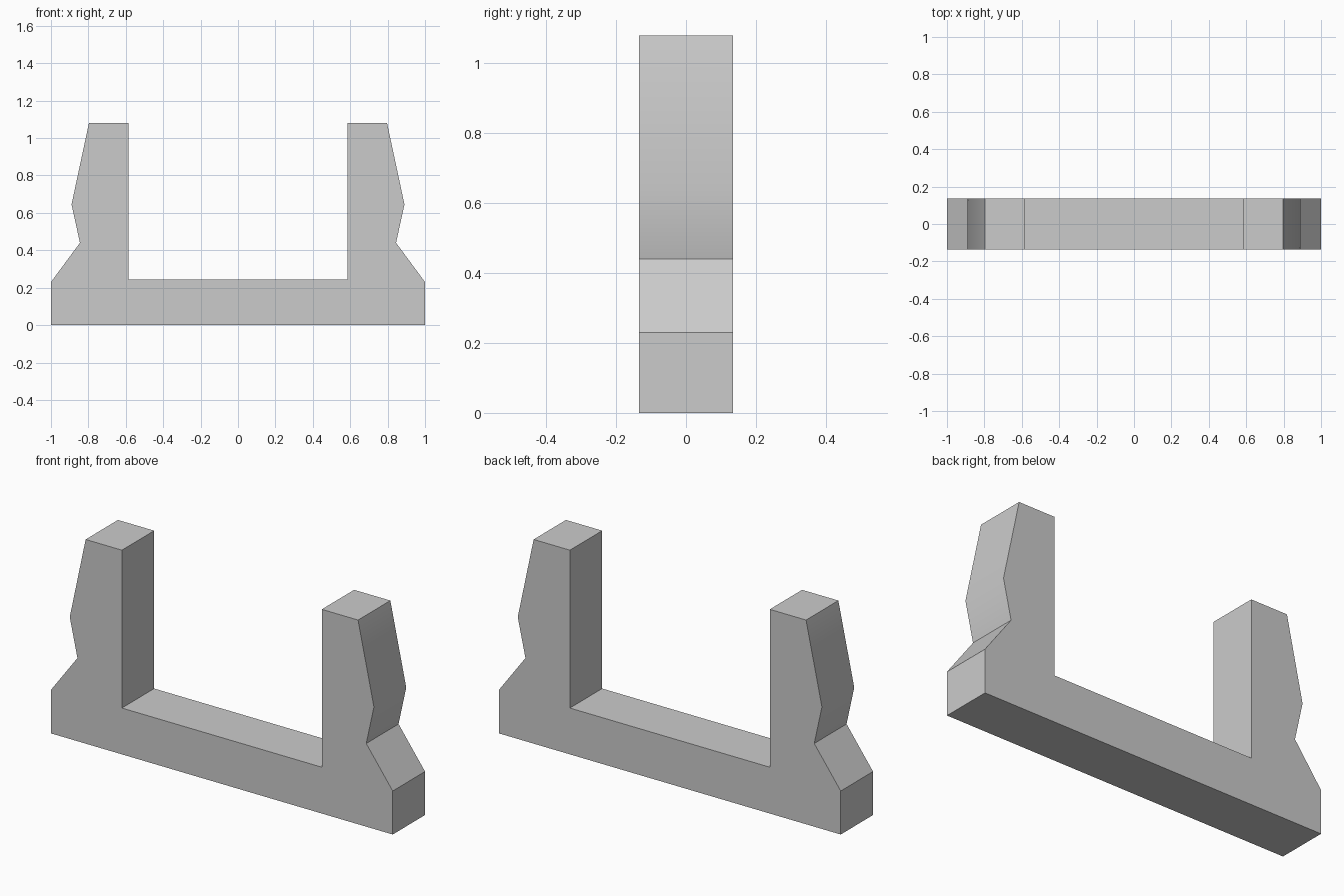
import bpy, bmesh, math

cube = bpy.data.objects.get("Cube")
if cube:
    bpy.data.objects.remove(cube, do_unlink=True)

HALF_DEPTH = 0.135

# Plain grey material
grey = bpy.data.materials.new("light_grey")
grey.use_nodes = True
colour = (0.6, 0.6, 0.6, 1)
grey.diffuse_color = colour
grey.node_tree.nodes["Principled BSDF"].inputs["Base Color"].default_value = colour

# Half outline: foot, waist, bulge, post top, inner corner
half = [(1, 0), (1, 0.23), (0.845, 0.44), (0.89, 0.645),
        (0.797, 1.08), (0.585, 1.08), (0.585, 0.245)]
outline = half + [(-x, z) for x, z in reversed(half)]

# Extrude the mirrored outline through the depth
bm = bmesh.new()
front = bm.faces.new([bm.verts.new((x, -HALF_DEPTH, z)) for x, z in outline])
result = bmesh.ops.extrude_face_region(bm, geom=[front], use_keep_orig=True)
moved = [g for g in result["geom"] if isinstance(g, bmesh.types.BMVert)]
bmesh.ops.translate(bm, verts=moved, vec=(0, 2 * HALF_DEPTH, 0))
bmesh.ops.recalc_face_normals(bm, faces=bm.faces)

mesh = bpy.data.meshes.new("cradle_bracket")
bm.to_mesh(mesh)
bm.free()
mesh.materials.append(grey)
bracket = bpy.data.objects.new("cradle_bracket", mesh)
bpy.context.collection.objects.link(bracket)

# Soften only the shallow bend on the outer sides
bpy.ops.object.select_all(action="DESELECT")
bracket.select_set(True)
bpy.context.view_layer.objects.active = bracket
bpy.ops.object.shade_smooth_by_angle(angle=math.radians(30))
